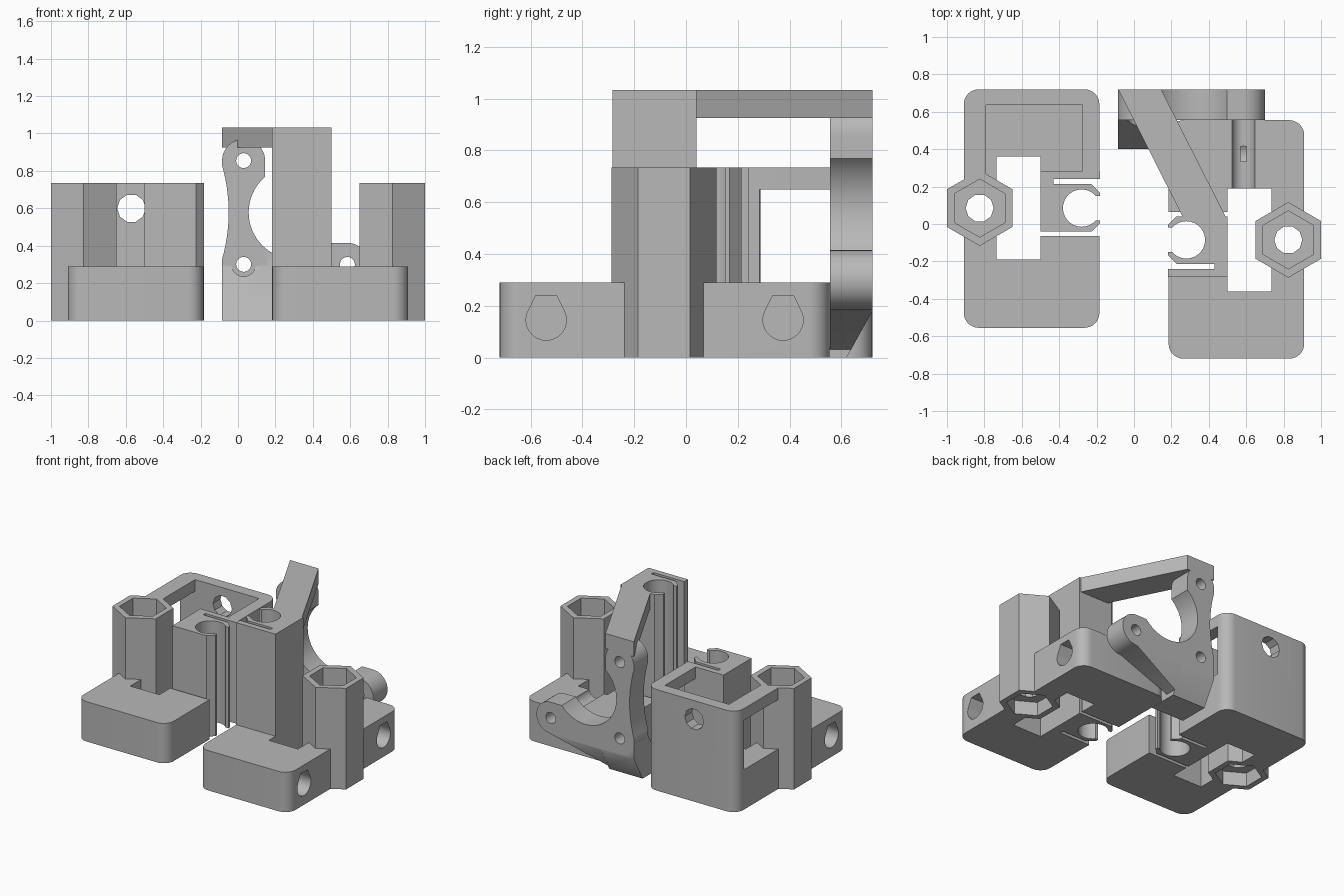
import bpy, bmesh, math
from mathutils import Vector, Matrix

cube = bpy.data.objects.get("Cube")
if cube:
    bpy.data.objects.remove(cube, do_unlink=True)

grey = bpy.data.materials.new("plain grey")
grey.use_nodes = True
grey.diffuse_color = (0.48, 0.48, 0.48, 1)
grey.node_tree.nodes["Principled BSDF"].inputs["Base Color"].default_value = (0.48, 0.48, 0.48, 1)


def prism(name, pts, a, b, axis="z"):
    """Extrude a 2D outline from a to b along an axis."""
    place = {"z": lambda u, v, w: (u, v, w),
             "y": lambda u, v, w: (u, w, v),
             "x": lambda u, v, w: (w, u, v)}[axis]
    bm = bmesh.new()
    low = [bm.verts.new(place(u, v, a)) for u, v in pts]
    high = [bm.verts.new(place(u, v, b)) for u, v in pts]
    bm.faces.new(low)
    bm.faces.new(high)
    n = len(pts)
    for i in range(n):
        j = (i + 1) % n
        bm.faces.new((low[i], low[j], high[j], high[i]))
    bmesh.ops.recalc_face_normals(bm, faces=bm.faces)
    me = bpy.data.meshes.new(name)
    bm.to_mesh(me)
    bm.free()
    me.materials.append(grey)
    ob = bpy.data.objects.new(name, me)
    bpy.context.collection.objects.link(ob)
    return ob


def ring(u, v, r, n, start=0.0):
    return [(u + r * math.cos(start + math.tau * i / n),
             v + r * math.sin(start + math.tau * i / n)) for i in range(n)]


def rect(u0, u1, v0, v1):
    return [(u0, v0), (u1, v0), (u1, v1), (u0, v1)]


def rounded(u0, u1, v0, v1, r, corners=(1, 1, 1, 1)):
    """Rectangle with rounded corners, counter-clockwise from lower left."""
    pts = []
    spots = [(u0, v0, 1, 1), (u1, v0, -1, 1), (u1, v1, -1, -1), (u0, v1, 1, -1)]
    for k, (u, v, su, sv) in enumerate(spots):
        if not corners[k]:
            pts.append((u, v))
            continue
        for i in range(9):
            t = math.pi * (1 + k / 2 + i / 16)
            pts.append((u + su * r + r * math.cos(t), v + sv * r + r * math.sin(t)))
    return pts


def boolean(target, tool, op):
    tool.hide_render = True
    mod = target.modifiers.new(op, "BOOLEAN")
    mod.operation = op
    mod.solver = "EXACT"
    mod.object = tool
    bpy.context.view_layer.objects.active = target
    bpy.ops.object.modifier_apply(modifier=mod.name)
    bpy.data.objects.remove(tool, do_unlink=True)


def add(target, *args):
    boolean(target, prism("piece", *args), "UNION")


def cut(target, *args):
    boolean(target, prism("cutter", *args), "DIFFERENCE")


def spin(ob):
    ob.data.transform(Matrix.Rotation(math.pi, 4, "Z"))


HEX = math.pi / 2
TOWER = (-0.825, 0.085)
CLIP = (-0.28, 0.085)


def carriage(name, column_height, framed):
    """Base, hexagonal tower and clip column shared by both blocks."""
    ob = prism(name, rounded(-0.91, -0.185, -0.555, 0.72, 0.08), 0, 0.29)

    # open frame behind the column
    if framed:
        add(ob, rounded(-0.91, -0.185, 0.24, 0.72, 0.08, (0, 0, 1, 1)), 0.1, 0.735)
        cut(ob, rect(-0.79, -0.275, 0.1, 0.635), 0.29, 0.9)
        cut(ob, rect(0.1, 0.635, 0.29, 0.65), -1.1, -0.1, "x")
        cut(ob, ring(-0.57, 0.6, 0.076, 10), 0.6, 0.8, "y")

    # central opening, then tower and column
    cut(ob, rect(-0.735, -0.5, -0.19, 0.36), -0.1, 0.5)
    cut(ob, rect(-0.51, -0.1, -0.065, -0.04), -0.1, 0.5)
    add(ob, ring(*TOWER, 0.202, 6, HEX), 0, 0.735)
    add(ob, rect(-0.5, -0.183, -0.04, 0.283), 0, column_height)

    # nut pockets and bore through the tower
    cut(ob, ring(*TOWER, 0.155, 6, HEX), 0.4, 0.9)
    cut(ob, ring(*TOWER, 0.155, 6, HEX), -0.1, 0.1)
    cut(ob, ring(*TOWER, 0.075, 10), -0.1, 0.9)

    # spring clip: slot, bore, throat and rounded lips
    cut(ob, rect(-0.43, -0.1, 0.215, 0.24), -0.1, 1.2)
    cut(ob, ring(*CLIP, 0.1, 28), -0.1, 1.2)
    cut(ob, rect(-0.28, -0.1, 0.02, 0.15), -0.1, 1.2)
    lip = [(-0.235, 0.22), (-0.17, 0.22), (-0.17, 0.155)]
    cut(ob, lip, -0.1, 1.2)
    cut(ob, [(x, 0.17 - y) for x, y in lip], -0.1, 1.2)

    # flat-topped rod sockets in the outer side
    for y in ([-0.375] if framed else [-0.375, 0.54]):
        arc = [(y + 0.078 * math.cos(t), 0.145 + 0.078 * math.sin(t))
               for t in [math.radians(150 + 240 * i / 20) for i in range(21)]]
        cut(ob, arc + [(y + 0.04, 0.24), (y - 0.04, 0.24)], -1.1, -0.35, "x")
    return ob


left_block = carriage("left_carriage_block", 0.735, True)

right_block = carriage("right_carriage_block", 1.033, False)
spin(right_block)

# diagonal beam from the tall column to the motor flange
add(right_block, [(-0.085, 0.72), (0.145, 0.72), (0.495, 0.03), (0.265, 0.03)], 0.925, 1.033)

# screwdriver groove across the base
cut(right_block, ring(0.585, 0.3, 0.062, 24), 0.15, 0.6, "y")

# L-shaped motor flange
F0, F1 = 0.556, 0.72
HOLES = [(0.03, 0.855), (0.03, 0.3), (0.585, 0.3)]
flange = prism("motor_flange", rect(-0.085, 0.145, 0.3, 0.855), F0, F1, "y")
add(flange, rect(0.03, 0.585, 0.185, 0.415), F0, F1, "y")
for u, v in HOLES:
    add(flange, ring(u, v, 0.115, 40), F0, F1, "y")
cut(flange, ring(0.307, 0.578, 0.25, 64), 0.4, 0.9, "y")
cut(flange, ring(-0.96, 0.578, 0.91, 160), 0.4, 0.9, "y")

# sloped foot below the flange, tapering up to the outer boss
add(flange, [(0.4, 0), (0.62, 0), (F1, 0.18), (F1, 0.29), (F0, 0.29)], -0.085, 0.184, "x")
add(flange, [(0.18, 0.03), (0.585, 0.186), (0.585, 0.28), (0.18, 0.28)], F0, F1, "y")
cut(flange, [(0.62, -0.001), (0.8, -0.001), (0.8, 0.324)], -0.2, 0.8, "x")
cut(flange, ring(0.03, 0.3, 0.065, 24), 0.3, F0, "y")
for u, v in HOLES:
    cut(flange, ring(u, v, 0.04, 20), 0.3, 0.9, "y")

# smooth the round surfaces, keep corners crisp
for ob in (left_block, right_block, flange):
    bpy.ops.object.select_all(action="DESELECT")
    ob.select_set(True)
    bpy.context.view_layer.objects.active = ob
    bpy.ops.object.shade_smooth_by_angle(angle=math.radians(30))
